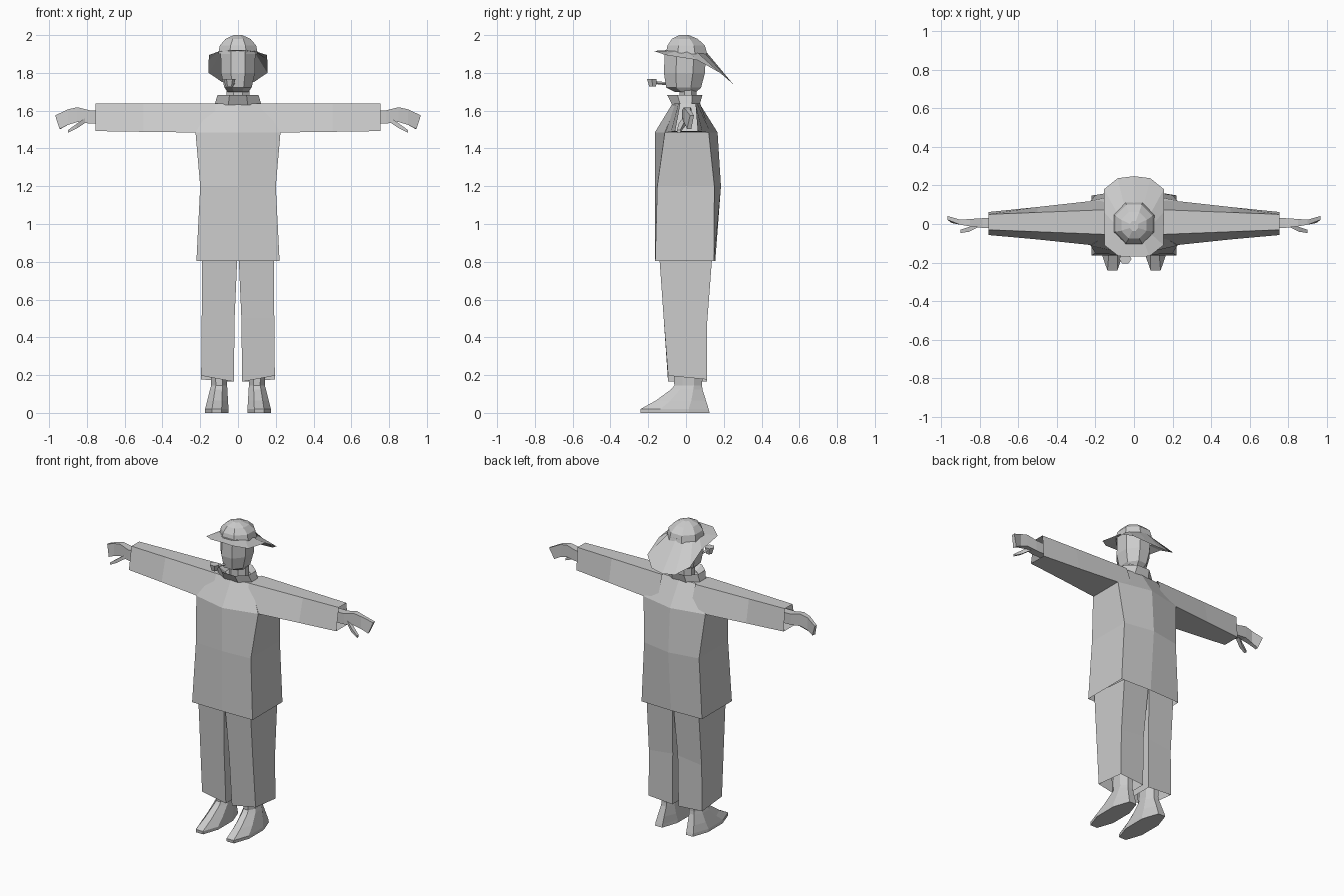
import bpy, bmesh
from math import sin, cos, pi


def loft(name, rings, start=False, end=False, mirror=False):
    """Bridge equal-length rings of points, with optional end caps and an x-mirrored twin."""
    bm = bmesh.new()
    for side in ((1, -1) if mirror else (1,)):
        vs = [[bm.verts.new((side * x, y, z)) for x, y, z in r] for r in rings]
        n = len(vs[0])
        for a, b in zip(vs, vs[1:]):
            for i in range(n):
                j = (i + 1) % n
                bm.faces.new((a[i], a[j], b[j], b[i]))
        if start:
            bm.faces.new(vs[0][::-1])
        if end:
            bm.faces.new(vs[-1])
    bmesh.ops.recalc_face_normals(bm, faces=bm.faces)
    me = bpy.data.meshes.new(name)
    bm.to_mesh(me)
    bm.free()
    ob = bpy.data.objects.new(name, me)
    bpy.context.collection.objects.link(ob)
    return ob


def ngon(z, rx, y0, y1, cx=0, n=8, turn=0.5):
    """Horizontal polygon ring reaching from y0 to y1 and cx-rx to cx+rx."""
    k = cos(pi / n) if turn else 1
    cy, ry = (y0 + y1) / 2, (y1 - y0) / 2 / k
    return [(cx + rx / k * sin(2 * pi * (i + turn) / n),
             cy - ry * cos(2 * pi * (i + turn) / n), z) for i in range(n)]


def box_x(x, ya, yb, za, zb):
    """Rectangular ring across the x axis."""
    return [(x, ya, za), (x, yb, za), (x, yb, zb), (x, ya, zb)]


# Coat body: height, half width, front middle, front corner, back corner, back middle
coat = []
for z, w, fm, fc, bc, bk in [(0.805, 0.22, -0.165, -0.163, 0.148, 0.155),
                             (1.20, 0.20, -0.165, -0.152, 0.15, 0.185),
                             (1.485, 0.225, -0.165, -0.112, 0.12, 0.167),
                             (1.637, 0.13, -0.072, -0.05, 0.06, 0.072)]:
    coat.append([(0, fm, z), (w, fc, z), (w, bc, z), (0, bk, z), (-w, bc, z), (-w, fc, z)])
loft("coat_body", coat, end=True)

# Sleeves: tapering trapezoid sections, open at the cuff
sleeve = []
for x, f, b, tf, tb, low in [(0.12, -0.12, 0.13, -0.055, 0.075, 1.483),
                             (0.50, -0.08, 0.088, -0.04, 0.06, 1.488),
                             (0.755, -0.057, 0.062, -0.03, 0.05, 1.492)]:
    sleeve.append([(x, f, low), (x, b, low), (x, tb, 1.638), (x, tf, 1.638)])
loft("sleeves", sleeve, mirror=True)

# Flared collar
loft("collar", [ngon(1.63, 0.125, -0.072, 0.072),
                ngon(1.683, 0.108, -0.10, 0.087),
                ngon(1.65, 0.075, -0.06, 0.065)])

# Neck and head
loft("neck", [ngon(1.62, 0.06, -0.035, 0.055), ngon(1.74, 0.06, -0.035, 0.055)])
loft("head", [ngon(1.70, 0.055, -0.06, 0.055),
              ngon(1.722, 0.072, -0.105, 0.08),
              ngon(1.80, 0.09, -0.117, 0.10),
              ngon(1.92, 0.092, -0.112, 0.107)], start=True, end=True)

# Hat crown with band
loft("hat_crown", [ngon(1.90, 0.105, -0.108, 0.112),
                   ngon(1.945, 0.096, -0.098, 0.10),
                   ngon(1.98, 0.066, -0.075, 0.062),
                   ngon(2.0, 0.022, -0.035, 0.015)], end=True)

# Hat brim, drooping behind
half = [(0.08, -0.167, 1.915), (0.153, -0.11, 1.895), (0.155, 0.06, 1.868),
        (0.155, 0.18, 1.80), (0.085, 0.237, 1.752)]
outer = ([(0, -0.168, 1.917)] + half + [(0, 0.248, 1.742)]
         + [(-x, y, z) for x, y, z in reversed(half)])
inner = [(0.1 * sin(2 * pi * i / 12), 0.003 - 0.105 * cos(2 * pi * i / 12),
          1.918 - 0.004 * (1 - cos(2 * pi * i / 12))) for i in range(12)]
loft("hat_brim", [inner, outer])

# Pipe
stem = []
for x, y, z in [(-0.02, -0.10, 1.742), (-0.045, -0.17, 1.75)]:
    stem.append([(x + 0.008 * cos(a * pi / 2), y, z + 0.008 * sin(a * pi / 2)) for a in range(4)])
loft("pipe_stem", stem, True, True)
loft("pipe_bowl", [ngon(1.728, 0.018, -0.195, -0.158, -0.045, 6),
                   ngon(1.768, 0.028, -0.206, -0.155, -0.045, 6)], True, True)

# Trouser legs: height inside/outside, inner x, outer x, front y, back y
legs = []
for zi, zo, xi, xo, f, b in [(0.84, 0.84, 0.003, 0.19, -0.142, 0.138),
                             (0.50, 0.50, 0.018, 0.192, -0.118, 0.112),
                             (0.165, 0.197, 0.022, 0.195, -0.095, 0.11)]:
    legs.append([(xi, f, zi), (xo, f, zo), (xo, b, zo - 0.02), (xi, b, zi)])
loft("trouser_legs", legs, start=True, mirror=True)

# Shoes and ankles
shoe = [ngon(z, rx, f, b, cx) for z, rx, f, b, cx in [
    (0.0, 0.062, -0.24, 0.125, 0.112),
    (0.02, 0.062, -0.242, 0.12, 0.112),
    (0.065, 0.055, -0.16, 0.106, 0.108),
    (0.125, 0.046, -0.078, 0.087, 0.102),
    (0.145, 0.042, -0.062, 0.085, 0.10),
    (0.26, 0.048, -0.065, 0.09, 0.10)]]
loft("shoes", shoe, start=True, end=True, mirror=True)

# Hands with slanted fingertips
tip = [(0.945, 0.005, 1.503), (0.94, 0.028, 1.503), (0.968, 0.042, 1.575), (0.968, 0.022, 1.575)]
hand = [box_x(*v) for v in [(0.70, -0.022, 0.03, 1.53, 1.60),
                            (0.785, -0.02, 0.03, 1.532, 1.602),
                            (0.85, -0.012, 0.026, 1.54, 1.618),
                            (0.90, -0.004, 0.022, 1.525, 1.607)]]
loft("hands", hand + [tip], True, True, True)
thumb = [box_x(*v) for v in [(0.81, -0.018, 0.01, 1.535, 1.56),
                             (0.855, -0.04, -0.015, 1.505, 1.53),
                             (0.90, -0.047, -0.03, 1.483, 1.497)]]
loft("thumbs", thumb, True, True, True)
